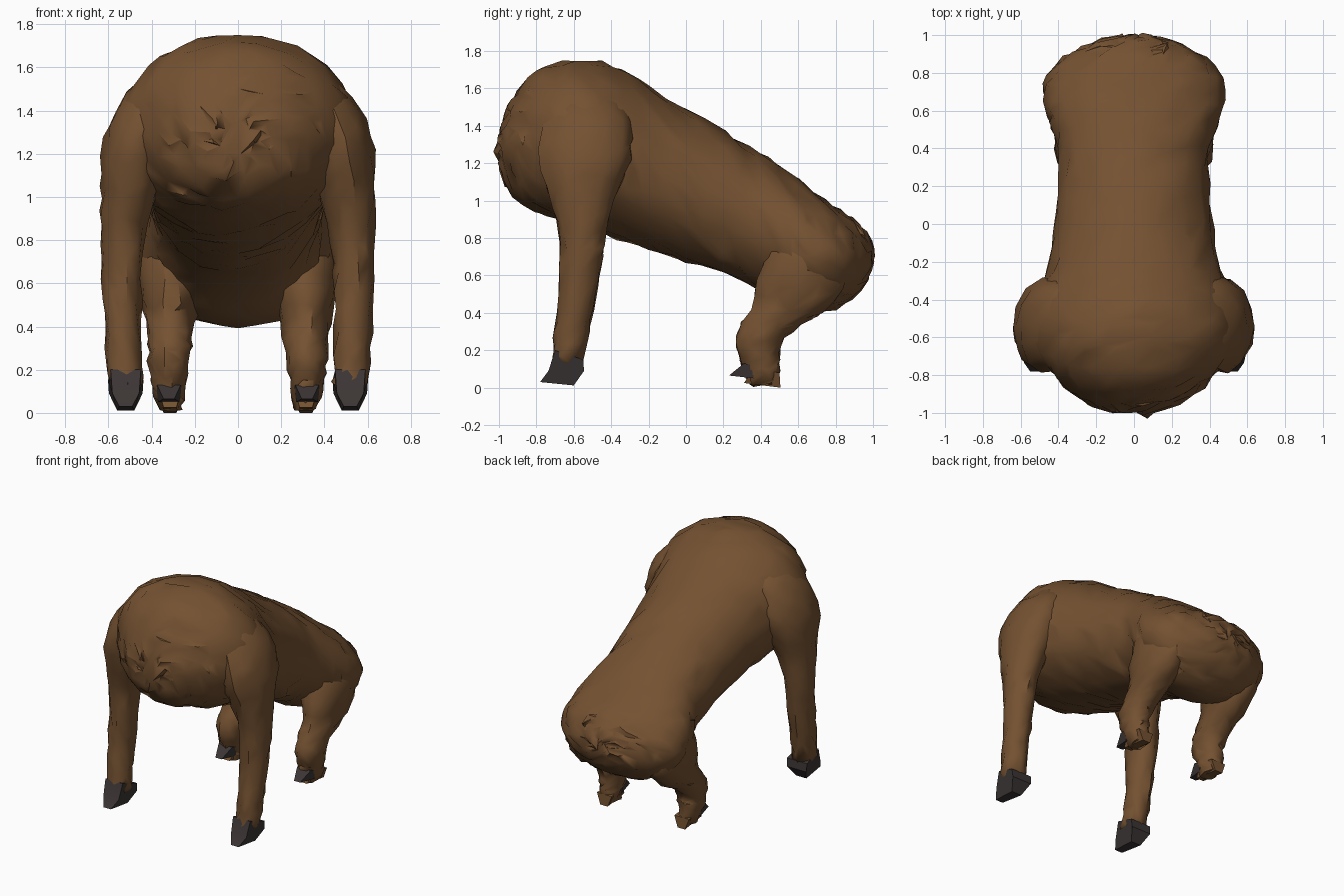
import bpy, bmesh, math, random
from mathutils import Vector

if "Cube" in bpy.data.objects:
    bpy.data.objects.remove(bpy.data.objects["Cube"])

random.seed(7)


def material(name, rgb):
    m = bpy.data.materials.new(name)
    m.diffuse_color = (*rgb, 1)
    m.use_nodes = True
    m.node_tree.nodes["Principled BSDF"].inputs["Base Color"].default_value = m.diffuse_color
    return m


BROWN = material("brown fur", (0.175, 0.083, 0.031))
DARK = material("dark hoof", (0.045, 0.036, 0.035))


def finish(name, bm, mat, angle):
    bmesh.ops.recalc_face_normals(bm, faces=bm.faces)
    me = bpy.data.meshes.new(name)
    bm.to_mesh(me)
    bm.free()
    me.materials.append(mat)
    ob = bpy.data.objects.new(name, me)
    bpy.context.collection.objects.link(ob)
    bpy.ops.object.select_all(action='DESELECT')
    ob.select_set(True)
    bpy.context.view_layer.objects.active = ob
    bpy.ops.object.shade_smooth_by_angle(angle=math.radians(angle))
    return ob


def smooth_path(keys, steps):
    """Catmull-Rom interpolation of a list of tuples."""
    out = []
    for i in range(len(keys) - 1):
        p = [keys[max(0, min(len(keys) - 1, i + k))] for k in (-1, 0, 1, 2)]
        for s in range(steps):
            t = s / steps
            out.append([0.5 * (2 * b + (c - a) * t + (2 * a - 5 * b + 4 * c - d) * t * t
                               + (3 * b - a - 3 * c + d) * t ** 3) for a, b, c, d in zip(*p)])
    return out + [list(keys[-1])]


def skin(rings):
    bm = bmesh.new()
    loops = [[bm.verts.new(p) for p in r] for r in rings]
    n = len(loops[0])
    for a, b in zip(loops, loops[1:]):
        for i in range(n):
            j = (i + 1) % n
            bm.faces.new((a[i], a[j], b[j], b[i]))
    bm.faces.new(loops[0])
    bm.faces.new(loops[-1])
    return bm


def crumple(bm, amount, fold):
    """Matted coat: small bumps everywhere, with a few bigger tangential folds."""
    bm.normal_update()
    for v in bm.verts:
        n = v.normal.copy()
        v.co += n * random.uniform(-amount, amount)
        if random.random() < 0.15:
            d = Vector([random.uniform(-1, 1) for _ in range(3)])
            v.co += (d - n * d.dot(n)) * fold
    bmesh.ops.triangulate(bm, faces=bm.faces, quad_method='ALTERNATE')


def angles(n):
    return [2 * math.pi * i / n for i in range(n)]


def decimate(ob, ratio):
    ob.modifiers.new("coarse facets", 'DECIMATE').ratio = ratio


# Torso: upright rings along y as (y, top z, bottom z, half width)
TORSO = [(-1.0, 1.34, 1.19, 0.08), (-0.97, 1.46, 1.09, 0.20), (-0.9, 1.58, 1.0, 0.32),
         (-0.8, 1.69, 0.94, 0.43), (-0.65, 1.745, 0.89, 0.53), (-0.5, 1.75, 0.84, 0.55),
         (-0.35, 1.70, 0.79, 0.50), (-0.2, 1.61, 0.745, 0.45), (0.0, 1.49, 0.675, 0.42),
         (0.2, 1.37, 0.61, 0.40), (0.4, 1.25, 0.52, 0.40), (0.55, 1.15, 0.43, 0.45),
         (0.7, 1.04, 0.40, 0.48), (0.82, 0.95, 0.43, 0.44), (0.91, 0.885, 0.50, 0.33),
         (0.97, 0.82, 0.58, 0.19), (1.0, 0.74, 0.67, 0.06)]
rings = []
for y, top, bottom, w in smooth_path(TORSO, 3):
    c, h = (top + bottom) / 2, (top - bottom) / 2
    rings.append([(w * math.cos(a), y, c + h * math.sin(a)) for a in angles(36)])
bm = skin(rings)
crumple(bm, 0.011, 0.035)
decimate(finish("torso", bm, BROWN, 40), 0.45)


# Limbs: level rings as (centre x, centre y, z, radius x, radius y)
ARM = [(0.27, -0.52, 1.62, 0.04, 0.07), (0.34, -0.52, 1.52, 0.14, 0.19),
       (0.42, -0.53, 1.38, 0.16, 0.24), (0.47, -0.54, 1.22, 0.16, 0.25),
       (0.495, -0.55, 1.05, 0.14, 0.19), (0.525, -0.555, 0.88, 0.11, 0.135),
       (0.535, -0.56, 0.7, 0.095, 0.115), (0.535, -0.58, 0.5, 0.09, 0.10),
       (0.53, -0.61, 0.3, 0.085, 0.09), (0.52, -0.635, 0.13, 0.078, 0.085)]
LEG = [(0.29, 0.64, 0.88, 0.07, 0.1), (0.31, 0.64, 0.75, 0.14, 0.2),
       (0.31, 0.62, 0.58, 0.145, 0.24), (0.315, 0.57, 0.44, 0.12, 0.21),
       (0.315, 0.46, 0.34, 0.105, 0.165), (0.32, 0.39, 0.25, 0.095, 0.125),
       (0.32, 0.395, 0.15, 0.082, 0.105), (0.32, 0.41, 0.08, 0.07, 0.09),
       (0.31, 0.42, 0.015, 0.05, 0.08)]


def limb(name, keys, side):
    rings = [[(side * (x + rx * math.cos(a)), y + ry * math.sin(a), z) for a in angles(14)]
             for x, y, z, rx, ry in smooth_path(keys, 3)]
    bm = skin(rings)
    crumple(bm, 0.009, 0.025)
    decimate(finish(name, bm, BROWN, 40), 0.55)


def hoof(name, profile, cx, side, mat):
    """Side profile of (y, z, half width) points skinned across x."""
    bm = skin([[(side * cx + s * w, y, z) for y, z, w in profile] for s in (-1, 1)])
    finish(name, bm, mat, 25)


FRONT_HOOF = [(-0.70, 0.20, 0.07), (-0.55, 0.15, 0.082), (-0.545, 0.09, 0.078),
              (-0.60, 0.012, 0.04), (-0.78, 0.03, 0.03), (-0.735, 0.09, 0.062)]
BACK_TOE = [(0.31, 0.13, 0.055), (0.36, 0.12, 0.06), (0.36, 0.05, 0.05), (0.23, 0.065, 0.025)]
HEEL = [(0.36, 0.10, 0.05), (0.50, 0.08, 0.06), (0.505, 0.0, 0.03), (0.31, 0.025, 0.03)]

for side, label in ((-1, "left"), (1, "right")):
    limb("front_leg_" + label, ARM, side)
    limb("back_leg_" + label, LEG, side)
    hoof("front_hoof_" + label, FRONT_HOOF, 0.52, side, DARK)
    hoof("back_toe_" + label, BACK_TOE, 0.32, side, DARK)
    hoof("back_heel_" + label, HEEL, 0.315, side, BROWN)

# Small raised tuft on the rump
bm = skin([[(0.1 + s * 0.05, y, z) for y, z in ((0.84, 0.88), (0.92, 0.87), (0.97, 0.78), (0.9, 0.75))]
           for s in (-1, 1)])
finish("rump_tuft", bm, BROWN, 25)
